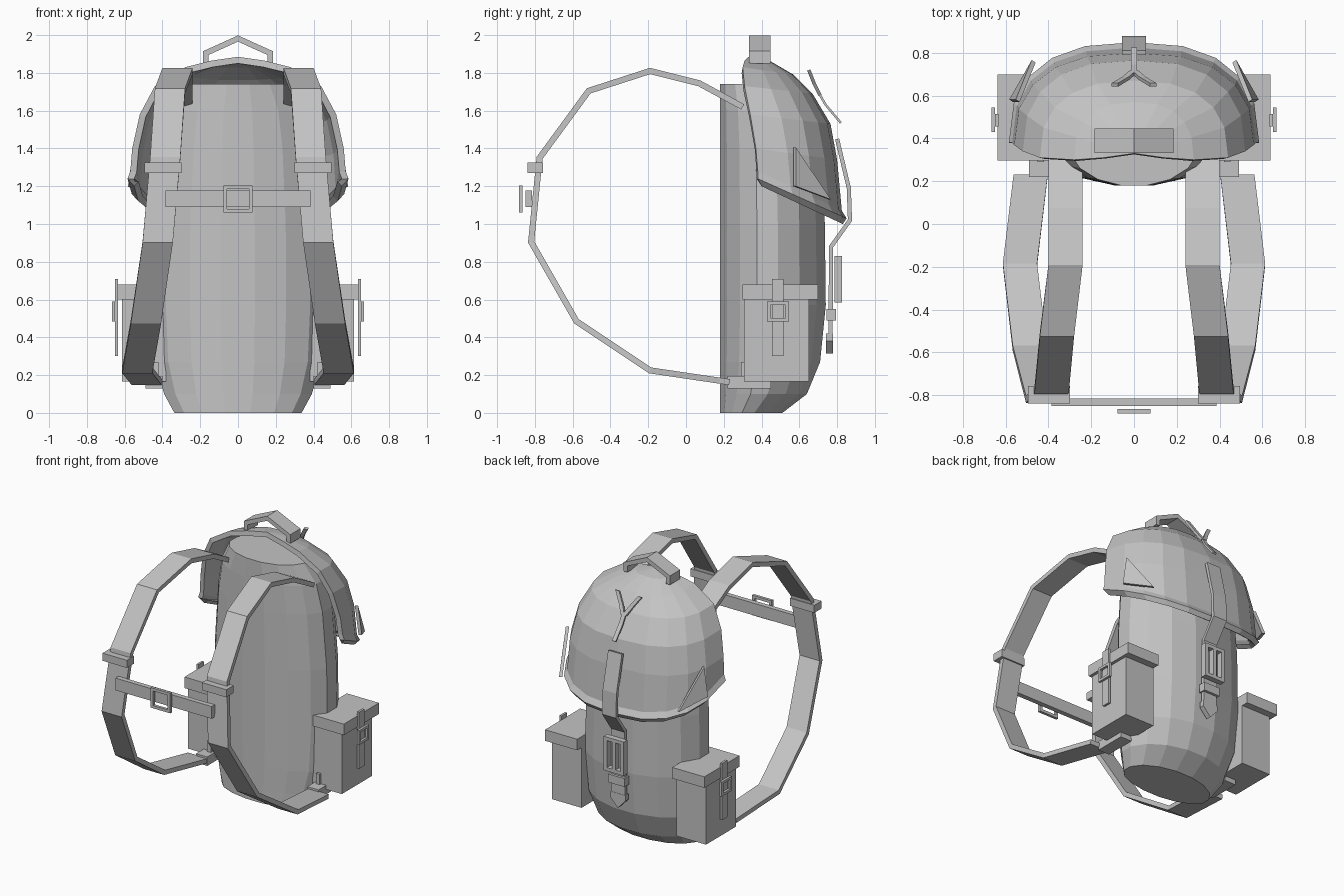
import bpy, bmesh, math
from mathutils import Vector

if "Cube" in bpy.data.objects:
    bpy.data.objects.remove(bpy.data.objects["Cube"])

grey = bpy.data.materials.new("canvas_grey")
grey.diffuse_color = (0.55, 0.55, 0.55, 1)
grey.use_nodes = True
grey.node_tree.nodes["Principled BSDF"].inputs["Base Color"].default_value = grey.diffuse_color


def finish(name, bm):
    bmesh.ops.recalc_face_normals(bm, faces=bm.faces)
    me = bpy.data.meshes.new(name)
    bm.to_mesh(me)
    bm.free()
    me.materials.append(grey)
    ob = bpy.data.objects.new(name, me)
    bpy.context.collection.objects.link(ob)
    return ob


def add_box(bm, lo, hi):
    vs = bmesh.ops.create_cube(bm, size=1)["verts"]
    for v in vs:
        v.co = Vector([lo[i] if v.co[i] < 0 else hi[i] for i in range(3)])


def boxes(name, bounds, s=1):
    """One object made of boxes; s = -1 mirrors it in x."""
    bm = bmesh.new()
    for lo, hi in bounds:
        add_box(bm, lo, hi)
    for v in bm.verts:
        v.co.x *= s
    return finish(name, bm)


def frame(name, lo, hi, n, bar, s=1, middle=False):
    """Rectangular buckle ring lying across axis n."""
    a, b = [i for i in range(3) if i != n]
    parts = []

    def part(a0, a1, b0, b1):
        l, h = list(lo), list(hi)
        l[a], h[a], l[b], h[b] = a0, a1, b0, b1
        parts.append((l, h))
    part(lo[a], lo[a] + bar, lo[b], hi[b])
    part(hi[a] - bar, hi[a], lo[b], hi[b])
    part(lo[a] + bar, hi[a] - bar, lo[b], lo[b] + bar)
    part(lo[a] + bar, hi[a] - bar, hi[b] - bar, hi[b])
    if middle:
        m = (lo[a] + hi[a]) / 2
        part(m - bar / 2, m + bar / 2, lo[b] + bar, hi[b] - bar)
    return boxes(name, parts, s)


def ribbon(name, pts, width, thick, axis=(1, 0, 0)):
    """Flat webbing swept along a path, its width lying along axis."""
    axis = Vector(axis)
    pts = [Vector(p) for p in pts]
    flat = [p - axis * p.dot(axis) for p in pts]
    bm = bmesh.new()
    rings = []
    for i, p in enumerate(pts):
        d0 = (flat[i] - flat[i - 1]).normalized() if i else None
        d1 = (flat[i + 1] - flat[i]).normalized() if i < len(pts) - 1 else None
        d0, d1 = d0 or d1, d1 or d0
        t = (d0 + d1).normalized()
        n = t.cross(axis) * (thick / 2 / max(0.5, t.dot(d0)))
        w = axis * (width / 2)
        rings.append([bm.verts.new(p + c) for c in (w + n, n - w, -w - n, w - n)])
    for r, q in zip(rings, rings[1:]):
        for k in range(4):
            bm.faces.new((r[k], r[(k + 1) % 4], q[(k + 1) % 4], q[k]))
    bm.faces.new(rings[0])
    bm.faces.new(rings[-1])
    return finish(name, bm)


def prism(name, outline, offset):
    bm = bmesh.new()
    f = bm.faces.new([bm.verts.new(p) for p in outline])
    r = bmesh.ops.extrude_face_region(bm, geom=[f])["geom"]
    bmesh.ops.translate(bm, vec=offset, verts=[v for v in r if isinstance(v, bmesh.types.BMVert)])
    return finish(name, bm)


# Main bag: sixteen-sided rings of (height, half width, back depth)
bm = bmesh.new()
rings = []
N = 16
for z, w, back in [(0, .34, .51), (.10, .395, .64), (.27, .44, .71), (.57, .455, .74),
                   (1.0, .45, .735), (1.4, .42, .72), (1.6, .38, .68), (1.74, .30, .60)]:
    d = back - .18
    cy = .18 + .44 * d
    ring = []
    for k in range(N):
        a = 2 * math.pi * (k + .5) / N
        c = math.cos(a) / math.cos(math.pi / N)
        ring.append(bm.verts.new((w * math.sin(a) * 1.01, cy - c * d * (.44 if c > 0 else .56), z)))
    rings.append(ring)
for r, q in zip(rings, rings[1:]):
    for k in range(N):
        bm.faces.new((r[k], r[(k + 1) % N], q[(k + 1) % N], q[k]))
bm.faces.new(rings[0])
bm.faces.new(rings[-1])
finish("main_bag", bm)

# Lid: open half dome; rows of (half width, front y, front z, back y, back z)
bm = bmesh.new()
rows = []
M = 10
for w, yf, zf, yb, zb in [(.55, .40, 1.20, .83, 1.00), (.585, .38, 1.24, .85, 1.03),
                          (.57, .38, 1.28, .825, 1.07), (.56, .37, 1.40, .80, 1.34),
                          (.52, .34, 1.58, .765, 1.53), (.44, .31, 1.73, .67, 1.69),
                          (.28, .30, 1.83, .57, 1.79), (.14, .31, 1.865, .45, 1.86)]:
    row = []
    for k in range(M + 1):
        a = math.pi * k / M
        c, s = math.cos(a), max(0, math.sin(a)) ** .8
        x = math.copysign(abs(c) ** .8, c) * w
        row.append(bm.verts.new((x, yf + (yb - yf) * s, zf + (zb - zf) * s)))
    rows.append(row)
for r, q in zip(rows, rows[1:]):
    for k in range(M):
        bm.faces.new((r[k], r[k + 1], q[k + 1], q[k]))
tip = bm.verts.new((0, .33, 1.885))
for k in range(M):
    bm.faces.new((rows[-1][k], rows[-1][k + 1], tip))
lid = finish("lid", bm)
up = sum(p.normal.z * p.area for p in lid.data.polygons) > 0
sol = lid.modifiers.new("thickness", 'SOLIDIFY')
sol.thickness = .035
sol.offset = -1 if up else 1

# Carry handle on top
ribbon("carry_handle", [(-.17, .39, 1.85), (-.17, .39, 1.905), (0, .39, 1.982),
                        (.17, .39, 1.905), (.17, .39, 1.85)], .115, .03, (0, 1, 0))

# Forked pull cord on the lid
ribbon("cord_tail", [(0, .705, 1.69), (0, .74, 1.63), (0, .82, 1.535)], .03, .012)
for s, side in ((1, "right"), (-1, "left")):
    ribbon("cord_fork_" + side, [(s * .005, .71, 1.68), (s * .04, .68, 1.74), (s * .09, .65, 1.815)],
           .03, .018)

# Back closing strap, buckle, keeper and pointed end
ribbon("closing_strap", [(0, .80, 1.45), (0, .862, 1.19), (0, .868, 1.02), (0, .768, .88),
                         (0, .765, .40)], .11, .022)
frame("closing_buckle", (-.08, .785, .585), (.08, .825, .83), 1, .025, middle=True)
boxes("strap_keeper", [((-.065, .745, .49), (.065, .795, .55))])
prism("strap_end", [(-.06, .742, .42), (.06, .742, .42), (.06, .742, .38), (0, .742, .315),
                    (-.06, .742, .38)], (0, .036, 0))

# Chest strap with buckle
boxes("chest_strap", [((-.385, -.85, 1.09), (.385, -.815, 1.178))])
frame("chest_buckle", (-.078, -.885, 1.06), (.078, -.865, 1.205), 1, .02)

# Paired parts
for s, side in ((1, "right"), (-1, "left")):
    path = [(.32, .30, 1.62), (.32, .07, 1.745), (.32, -.19, 1.81), (.36, -.515, 1.705),
            (.385, -.775, 1.35), (.425, -.82, .905), (.487, -.58, .485), (.533, -.19, .225),
            (.483, .23, .163)]
    ribbon("shoulder_strap_" + side, [(s * x, y, z) for x, y, z in path], .16, .032)
    boxes("strap_slider_" + side, [((.30, -.84, 1.27), (.495, -.757, 1.325))], s)
    boxes("strap_anchor_" + side, [((.40, .22, .13), (.49, .45, .195)),
                                   ((.42, .29, .13), (.45, .32, .27))], s)
    # Side pocket, its flap, strap and buckle
    boxes("side_pocket_" + side, [((.38, .307, .165), (.615, .65, .61))], s)
    boxes("pocket_flap_" + side, [((.38, .298, .60), (.637, .70, .68))], s)
    boxes("pocket_strap_" + side, [((.634, .455, .30), (.65, .515, .71))], s)
    frame("pocket_buckle_" + side, (.65, .43, .485), (.667, .545, .59), 0, .018, s)
    # Triangular gusset on the lid
    prism("lid_gusset_" + side, [(s * .535, .57, 1.405), (s * .565, .57, 1.20), (s * .46, .755, 1.13)],
          (s * .018, .012, 0))
